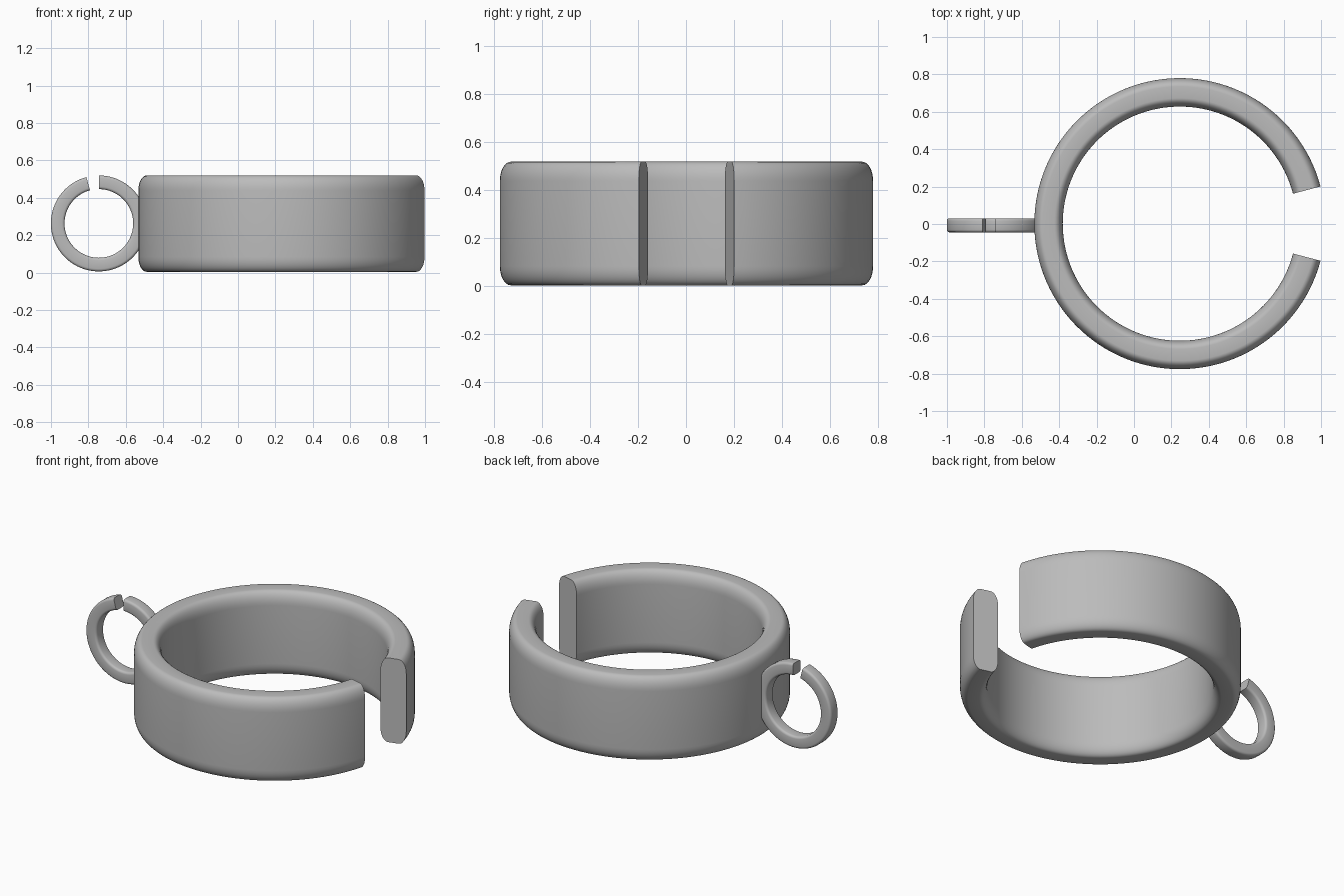
import bpy, bmesh, math
from mathutils import Matrix, Vector

cube = bpy.data.objects.get("Cube")
if cube:
    bpy.data.objects.remove(cube, do_unlink=True)

metal = bpy.data.materials.new("grey_metal")
metal.use_nodes = True
grey = (0.5, 0.5, 0.5, 1)
metal.diffuse_color = grey
metal.node_tree.nodes["Principled BSDF"].inputs["Base Color"].default_value = grey


def rounded_section(radius, width, height, rx, rz, steps):
    """Rounded rectangle with elliptical corners, in the XZ plane."""
    points = []
    for i, (sx, sz) in enumerate([(1, 1), (-1, 1), (-1, -1), (1, -1)]):
        for s in range(steps + 1):
            a = math.pi / 2 * (i + s / steps)
            points.append(Vector((radius + sx * (width / 2 - rx) + rx * math.cos(a), 0,
                                  sz * (height / 2 - rz) + rz * math.sin(a))))
    return points


def open_ring(name, section, start, sweep, steps, placement):
    """Sweep a section around z, leaving a capped gap."""
    bm = bmesh.new()
    face = bm.faces.new([bm.verts.new(p) for p in section])
    cap = bm.faces.new([bm.verts.new(p) for p in section])
    bmesh.ops.rotate(bm, verts=face.verts[:] + cap.verts[:],
                     matrix=Matrix.Rotation(start, 3, "Z"))
    result = bmesh.ops.spin(bm, geom=[face], axis=(0, 0, 1), cent=(0, 0, 0),
                            angle=sweep, steps=steps)
    bmesh.ops.remove_doubles(bm, verts=bm.verts, dist=1e-5)
    # Keep only the two end caps and the swept wall
    inner = [f for f in bm.faces if len(f.verts) > 4
             and all(len(e.link_faces) > 2 for e in f.edges)]
    bmesh.ops.delete(bm, geom=inner, context="FACES_ONLY")
    bmesh.ops.transform(bm, matrix=placement, verts=bm.verts)
    bmesh.ops.recalc_face_normals(bm, faces=bm.faces)
    mesh = bpy.data.meshes.new(name)
    bm.to_mesh(mesh)
    bm.free()
    mesh.materials.append(metal)
    obj = bpy.data.objects.new(name, mesh)
    bpy.context.collection.objects.link(obj)
    bpy.ops.object.select_all(action="DESELECT")
    obj.select_set(True)
    bpy.context.view_layer.objects.active = obj
    bpy.ops.object.shade_smooth_by_angle(angle=math.radians(40))
    return obj


# Wide open cuff with its gap facing the left side
open_ring("cuff_band", rounded_section(0.702, 0.152, 0.515, 0.045, 0.08, 8),
          math.radians(14.8), math.radians(330.4), 112,
          Matrix.Translation((0.245, 0.002, 0.262)))

# Small upright split ring sunk into the band's right side
open_ring("split_ring", rounded_section(0.22, 0.073, 0.075, 0.014, 0.014, 3),
          math.radians(105), math.radians(345), 80,
          Matrix.Translation((-0.744, -0.007, 0.263)) @ Matrix.Rotation(math.pi / 2, 4, "X"))
